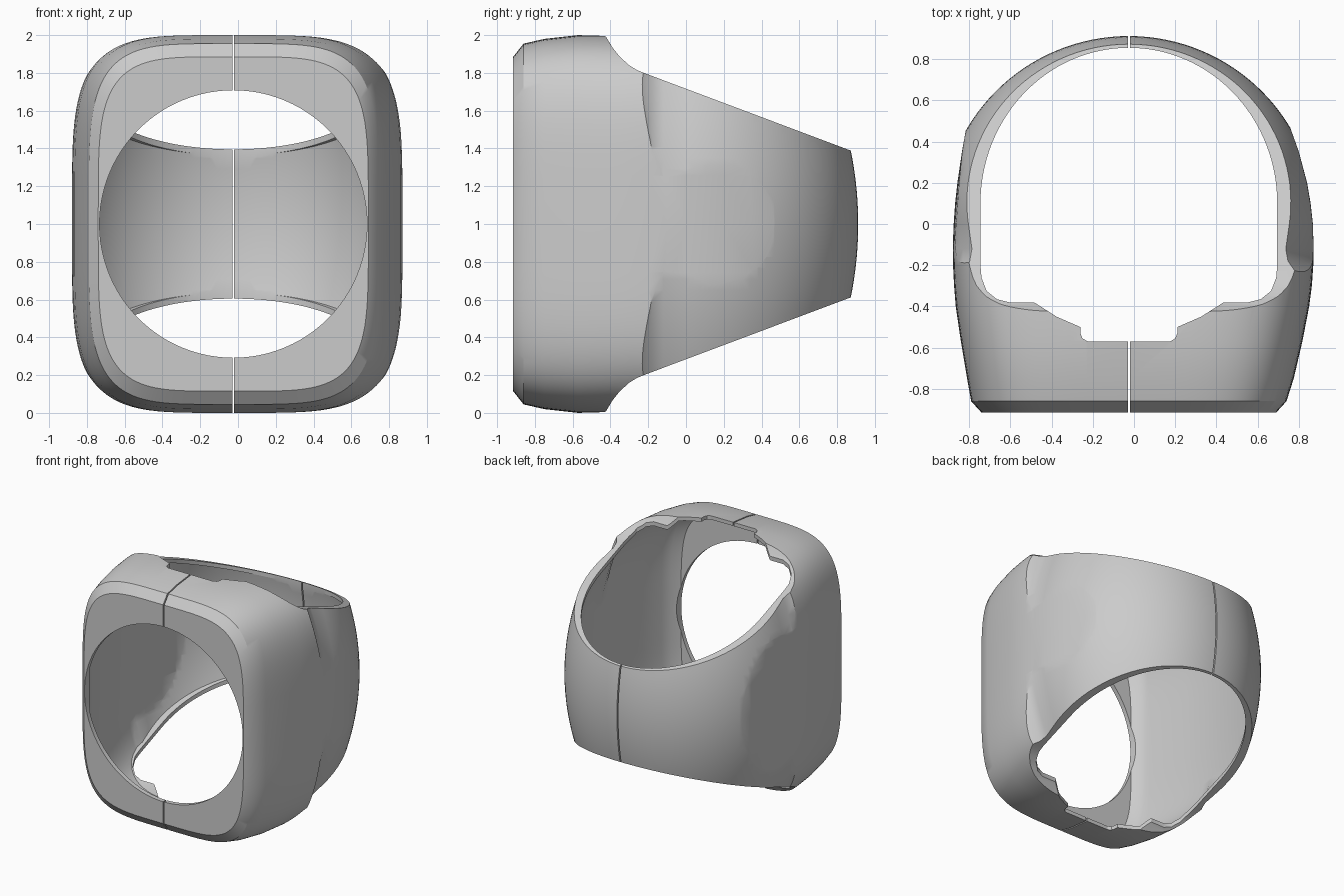
import bpy, bmesh, math

if "Cube" in bpy.data.objects:
    bpy.data.objects.remove(bpy.data.objects["Cube"])

CX = -0.025          # centre line of the seam
N = 128


def loft(name, loops):
    """Closed solid from equal-length loops."""
    bm = bmesh.new()
    rows = [[bm.verts.new(p) for p in loop] for loop in loops]
    n = len(rows[0])
    for a, b in zip(rows, rows[1:]):
        for i in range(n):
            j = (i + 1) % n
            bm.faces.new((a[i], a[j], b[j], b[i]))
    bm.faces.new(rows[0])
    bm.faces.new(rows[-1])
    bmesh.ops.recalc_face_normals(bm, faces=bm.faces)
    me = bpy.data.meshes.new(name)
    bm.to_mesh(me)
    bm.free()
    ob = bpy.data.objects.new(name, me)
    bpy.context.collection.objects.link(ob)
    return ob


def boolean(ob, tool, op):
    m = ob.modifiers.new("bool", 'BOOLEAN')
    m.operation, m.object, m.solver = op, tool, 'EXACT'
    bpy.context.view_layer.objects.active = ob
    bpy.ops.object.modifier_apply(modifier=m.name)
    bpy.data.objects.remove(tool)


def spow(v, e):
    return math.copysign(abs(v) ** e, v)


# y, half width left, half width right, half height of the bulged block
STATIONS = [(-.915, .715, .715, .885), (-.86, .765, .765, .955), (-.75, .785, .80, .98),
            (-.57, .815, .842, 1.0), (-.4, .84, .875, 1.0), (-.3, .848, .888, 1.0),
            (-.2, .853, .895, 1.0), (-.1, .854, .896, 1.0), (0, .85, .893, 1.0),
            (.1, .843, .882, 1.0), (.2, .832, .865, 1.0), (.35, .81, .825, 1.0),
            (.49, .785, .775, 1.0), (1.0, .65, .58, 1.0)]
# y, half height of the tapering side silhouette
SIDE = [(-1.1, 1.1), (-.47, 1.1), (-.42, .985), (-.39, .935), (-.35, .885),
        (-.30, .84), (-.26, .815), (-.21, .795), (1.1, .303)]


def body(name, t):
    """Body solid shrunk inwards by t: block, barrel and side taper intersected."""
    loops = []
    for k, (y, wl, wr, h) in enumerate(STATIONS):
        loop = []
        for i in range(N):
            a = 2 * math.pi * i / N
            c, s = spow(math.cos(a), .45), spow(math.sin(a), .45)
            loop.append((CX + c * ((wr if c > 0 else wl) - t),
                         y + (t * 1.2 if k < 2 else 0), 1 + s * (h - t)))
        loops.append(loop)
    ob = loft(name, loops)

    # barrel-shaped band, opening out towards the front
    loops = []
    for k in range(37):
        dz = -1.05 + 2.1 * k / 36
        r = .912 - .26 * dz * dz - t * .9
        half = [(r * math.cos(a), r * math.sin(a))
                for a in (math.pi / 2 * i / 32 for i in range(32))]
        front = [(r + 1.0, -1.2), (r + .42, -.5), (r + .22, -.36),
                 (r + .08, -.25), (r + .02, -.18), (r, -.12)]
        right = front + half
        pts = right + [(0, r)] + [(-x, y) for x, y in reversed(right)]
        loops.append([(CX + x, y, 1 + dz) for x, y in pts])
    boolean(ob, loft("barrel_tool", loops), 'INTERSECT')

    prof = [(y, 1 + h - t * 1.1) for y, h in SIDE]
    prof += [(y, 1 - h + t * 1.1) for y, h in reversed(SIDE)]
    boolean(ob, loft("taper_tool", [[(x, y, z) for y, z in prof] for x in (-1.5, 1.5)]),
            'INTERSECT')
    return ob


# thin hollow shell
shell = body("ring_shell", 0)
boolean(shell, body("cavity_tool", .03), 'DIFFERENCE')

# finger opening with the stepped notch in its front edge
low = [(.20, -.57), (.225, -.555), (.235, -.53), (.235, -.50), (.35, -.45), (.46, -.38),
       (.58, -.38), (.64, -.365), (.69, -.325), (.715, -.26), (.72, -.2)]
arc = [(.72 * math.cos(a), .1 + .755 * math.sin(a))
       for a in (math.pi / 2 * i / 32 for i in range(32))]
right = low + arc
outline = right + [(0, .855)] + [(-x, y) for x, y in reversed(right)]
boolean(shell, loft("finger_tool", [[(CX + x, y, z) for x, y in outline] for z in (-.5, 2.5)]),
        'DIFFERENCE')

# round window in the front plate
circle = [2 * math.pi * i / 96 for i in range(96)]
boolean(shell, loft("window_tool", [[(CX + .708 * math.cos(a), y, 1 + .708 * math.sin(a))
                                     for a in circle] for y in (-1.3, -.6)]), 'DIFFERENCE')

# narrow seam splitting the shell in two halves
g = .005
boolean(shell, loft("seam_tool", [[(CX - g, y, -1), (CX + g, y, -1), (CX + g, y, 3), (CX - g, y, 3)]
                                  for y in (-2, 2)]), 'DIFFERENCE')

bpy.ops.object.select_all(action='DESELECT')
shell.select_set(True)
bpy.context.view_layer.objects.active = shell
bpy.ops.object.shade_smooth_by_angle(angle=math.radians(30))
